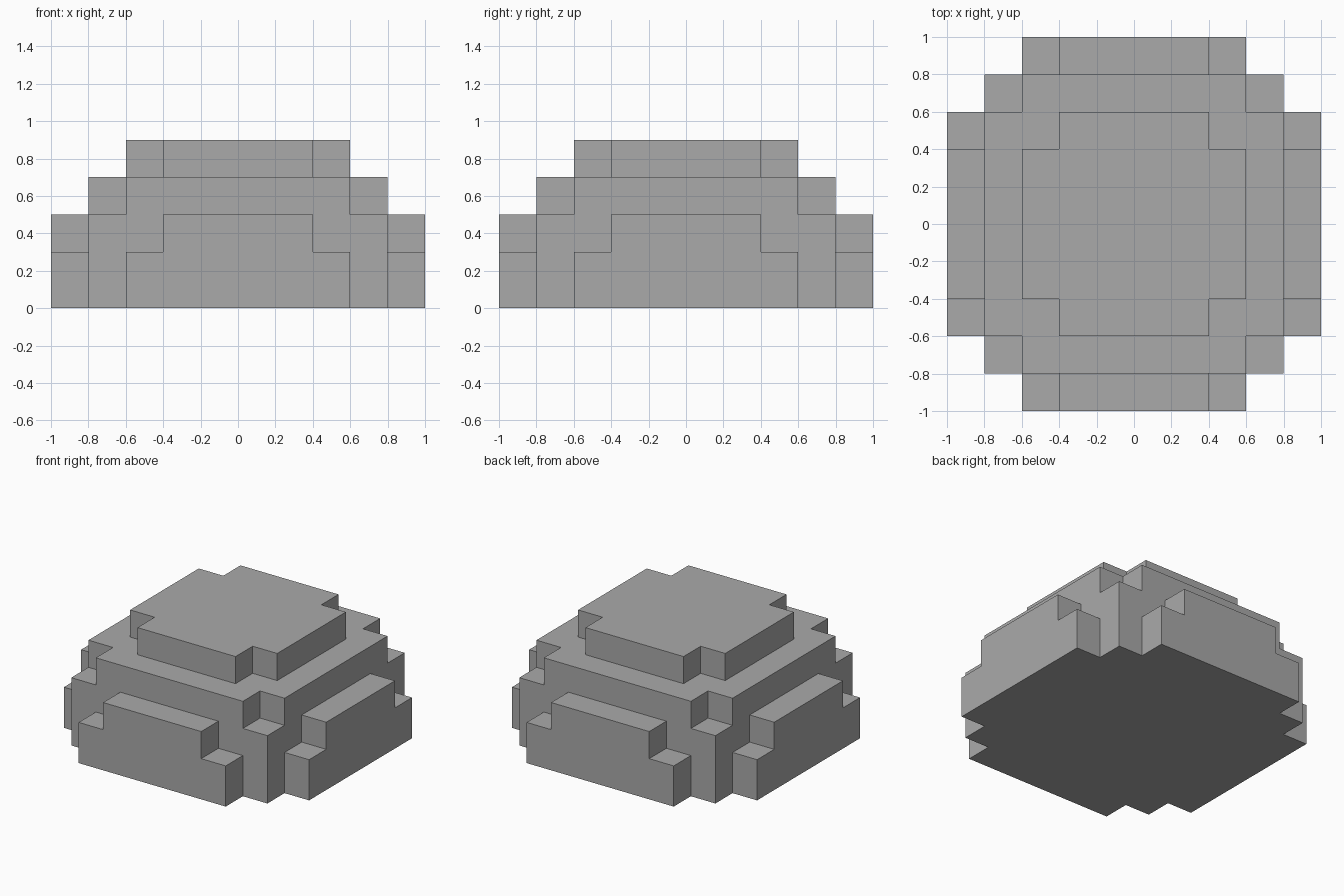
import bpy
import bmesh

cube = bpy.data.objects.get("Cube")
if cube:
    bpy.data.objects.remove(cube, do_unlink=True)

# One flat grey
grey = bpy.data.materials.new("stone_grey")
grey.use_nodes = True
colour = (0.40, 0.40, 0.40, 1.0)
grey.diffuse_color = colour
bsdf = next(n for n in grey.node_tree.nodes if n.type == 'BSDF_PRINCIPLED')
bsdf.inputs["Base Color"].default_value = colour
bsdf.inputs["Roughness"].default_value = 0.8

# Block grid lines of one quarter of the stepped mound
PLAN = (0.0, 0.4, 0.6, 0.8, 1.0)
LEVELS = (0.0, 0.3, 0.5, 0.7, 0.9)
GRID = (PLAN, PLAN, LEVELS)

# Steps: half width, half depth, top height (each also turned by 90 degrees)
STEPS = (
    (1.0, 0.6, 0.3),   # low ends of the outer blocks
    (1.0, 0.4, 0.5),   # outer blocks
    (0.8, 0.8, 0.5),   # corner columns
    (0.8, 0.6, 0.7),   # middle tier
    (0.6, 0.4, 0.9),   # top tier
)


def solid(cell):
    """True where a block of the quarter is filled."""
    if not all(0 <= c < 4 for c in cell):
        return False
    x, y, z = (GRID[a][cell[a] + 1] - 0.05 for a in range(3))
    return any(z < top and ((x < w and y < d) or (x < d and y < w))
               for w, d, top in STEPS)


def add_side(bm, cell, axis, sign):
    """Add the outward-facing side of one block."""
    u, v = (axis + 1) % 3, (axis + 2) % 3
    verts = []
    for du, dv in ((0, 0), (1, 0), (1, 1), (0, 1)):
        co = [0.0, 0.0, 0.0]
        co[axis] = GRID[axis][cell[axis] + (sign > 0)]
        co[u] = GRID[u][cell[u] + du]
        co[v] = GRID[v][cell[v] + dv]
        verts.append(bm.verts.new(co))
    bm.faces.new(verts if sign > 0 else verts[::-1])


# Outer skin of the quarter, left open on the two mirror planes
bm = bmesh.new()
for n in range(64):
    cell = (n // 16, n // 4 % 4, n % 4)
    if not solid(cell):
        continue
    for axis in range(3):
        for sign in (-1, 1):
            beside = list(cell)
            beside[axis] += sign
            on_mirror = axis < 2 and beside[axis] < 0
            if not on_mirror and not solid(beside):
                add_side(bm, cell, axis, sign)

# Weld the blocks and merge flat areas into single faces
bmesh.ops.remove_doubles(bm, verts=bm.verts[:], dist=0.001)
bmesh.ops.dissolve_limit(bm, angle_limit=0.01, verts=bm.verts[:], edges=bm.edges[:])

mesh = bpy.data.meshes.new("stepped_mound")
bm.to_mesh(mesh)
bm.free()
mesh.materials.append(grey)
mound = bpy.data.objects.new("stepped_mound", mesh)
bpy.context.collection.objects.link(mound)

# Mirror the quarter into the full mound
mirror = mound.modifiers.new("Mirror", 'MIRROR')
mirror.use_axis = (True, True, False)
mirror.use_clip = True
